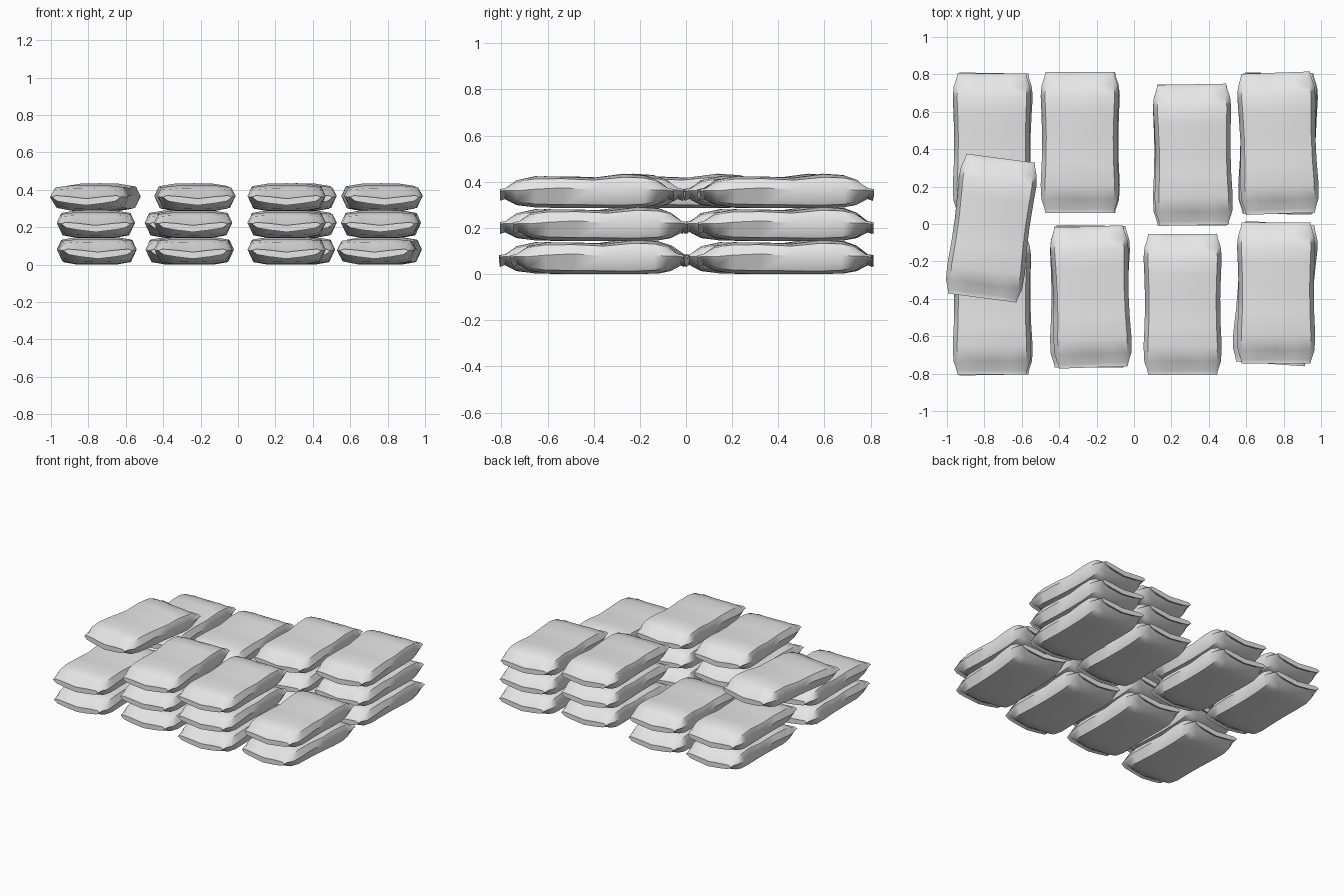
import bpy
import bmesh
from math import radians
from mathutils import Matrix

if "Cube" in bpy.data.objects:
    bpy.data.objects.remove(bpy.data.objects["Cube"], do_unlink=True)

mat = bpy.data.materials.new("pale grey cloth")
mat.use_nodes = True
GREY = (0.8, 0.8, 0.8, 1)
mat.diffuse_color = GREY
mat.node_tree.nodes["Principled BSDF"].inputs["Base Color"].default_value = GREY

# Sack stations along its length: y, half width, top, bottom, side seam height
STATIONS = [
    (-.377, .184, .078, .042, .062), (-.355, .188, .078, .050, .066),
    (-.305, .205, .122, .016, .072), (-.225, .209, .138, .003, .082),
    (-.10, .203, .137, .000, .088), (.03, .201, .132, .000, .078),
    (.16, .205, .149, .000, .072), (.25, .209, .143, .003, .080),
    (.305, .204, .124, .016, .076), (.355, .188, .078, .050, .066),
    (.377, .184, .078, .042, .062),
]
# Half cross-section: share of the width, share of the seam-to-face height
UPPER = [(1, 0), (.89, .80), (.5, .97), (0, 1), (-.5, .97), (-.89, .80)]
LOWER = [(-1, 0), (-.86, .82), (-.5, 1), (0, 1), (.5, 1), (.86, .82)]


def sack_mesh():
    bm = bmesh.new()
    rings = []
    for y, w, top, bottom, seam in STATIONS:
        # The sewn ends sag in the middle
        sag = .022 if abs(y) > .34 else .006 if abs(y) > .3 else 0
        ring = []
        for side, face in ((UPPER, top), (LOWER, bottom)):
            for u, k in side:
                z = seam + (face - seam) * k + sag * (abs(u) - .5)
                ring.append(bm.verts.new((u * w, y, z)))
        rings.append(ring)
    n = len(rings[0])
    for a, b in zip(rings, rings[1:]):
        for i in range(n):
            j = (i + 1) % n
            bm.faces.new((a[i], a[j], b[j], b[i]))
    bm.faces.new(rings[0])
    bm.faces.new(rings[-1])
    bmesh.ops.recalc_face_normals(bm, faces=bm.faces[:])
    mesh = bpy.data.meshes.new("sack")
    bm.to_mesh(mesh)
    bm.free()
    mesh.materials.append(mat)
    return mesh


# Stacks from the bottom up: x, y, turn in degrees
STACKS = {
    "back_outer_right": [(-.755, .43, -1), (-.76, .428, 0)],
    "front_outer_right": [(-.755, -.43, 1), (-.76, -.428, 0), (-.762, -.022, -7.5)],
    "back_inner_right": [(-.285, .435, 0), (-.29, .435, 0)],
    "front_inner_right": [(-.235, -.385, -1), (-.24, -.39, 0), (-.23, -.39, 2)],
    "back_inner_left": [(.31, .37, 0), (.315, .37, 1), (.315, .37, 1)],
    "front_inner_left": [(.26, -.43, 0), (.26, -.43, 0), (.26, -.43, 0)],
    "back_outer_left": [(.77, .43, -1), (.77, .43, 0), (.77, .432, 2)],
    "front_outer_left": [(.755, -.372, -4), (.76, -.37, 0)],
}
LAYER = .143

mesh = sack_mesh()
sacks = []
for name, stack in STACKS.items():
    for level, (x, y, turn) in enumerate(stack):
        ob = bpy.data.objects.new(f"sack_{name}_{level + 1}", mesh)
        bpy.context.collection.objects.link(ob)
        ob.matrix_world = (Matrix.Translation((x, y, level * LAYER))
                           @ Matrix.Rotation(radians(turn), 4, 'Z'))
        sacks.append(ob)

# Smooth cloth with crisp seams
bpy.ops.object.select_all(action='DESELECT')
sacks[0].select_set(True)
bpy.context.view_layer.objects.active = sacks[0]
bpy.ops.object.shade_smooth_by_angle(angle=radians(50))
